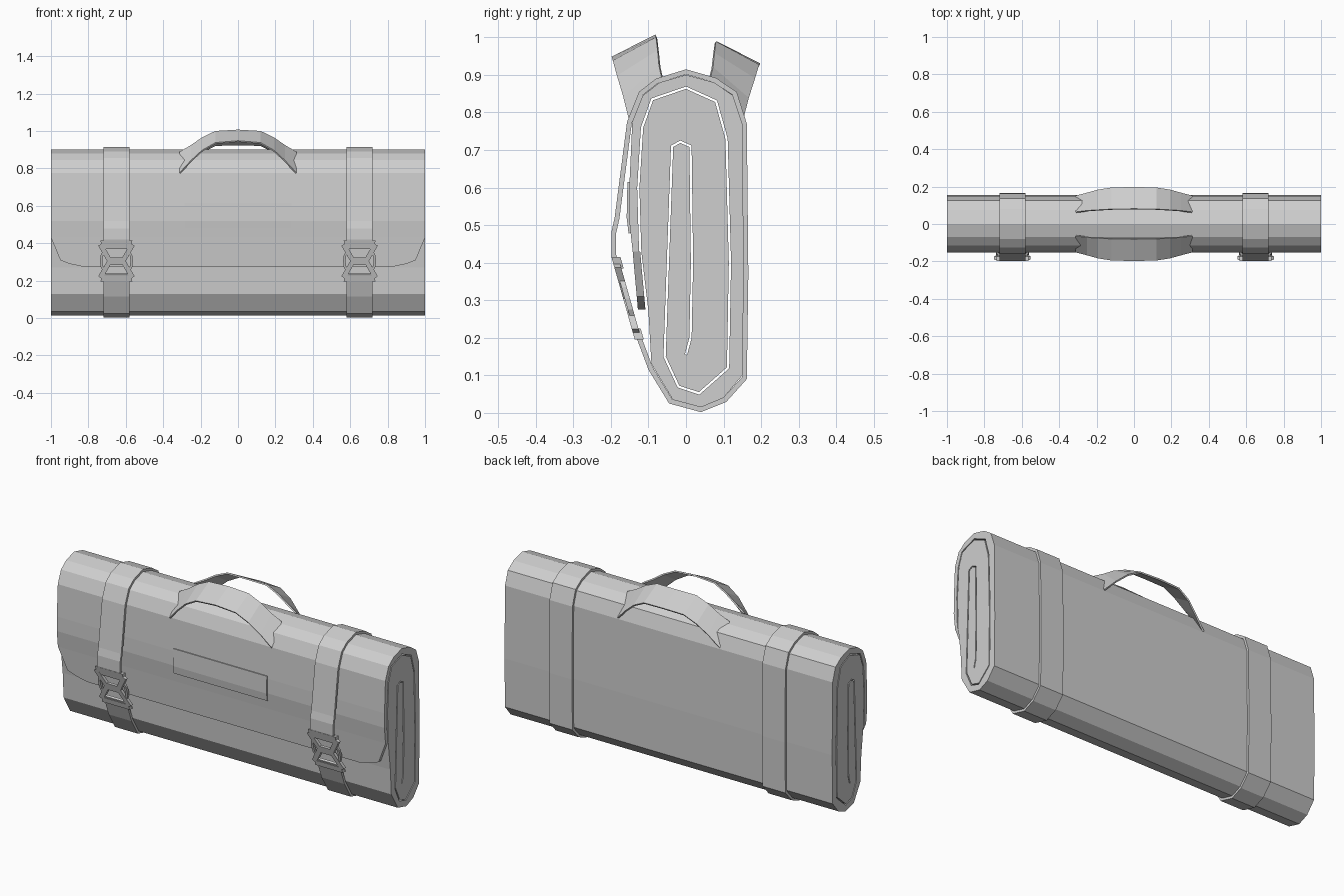
import bpy
import bmesh
from mathutils import Vector

old = bpy.data.objects.get("Cube")
if old:
    bpy.data.objects.remove(old)

fabric = bpy.data.materials.new("light grey")
fabric.use_nodes = True
GREY = (0.62, 0.62, 0.62, 1)
fabric.diffuse_color = GREY
fabric.node_tree.nodes["Principled BSDF"].inputs["Base Color"].default_value = GREY


def finish(name, bm):
    bmesh.ops.recalc_face_normals(bm, faces=bm.faces)
    mesh = bpy.data.meshes.new(name)
    bm.to_mesh(mesh)
    bm.free()
    mesh.materials.append(fabric)
    obj = bpy.data.objects.new(name, mesh)
    bpy.context.collection.objects.link(obj)
    return obj


def solid(name, ring_a, ring_b):
    """Close two matching outlines into one solid."""
    bm = bmesh.new()
    a = [bm.verts.new(p) for p in ring_a]
    b = [bm.verts.new(p) for p in ring_b]
    bm.faces.new(a)
    bm.faces.new(b[::-1])
    for i in range(len(a)):
        j = (i + 1) % len(a)
        bm.faces.new((a[j], a[i], b[i], b[j]))
    return finish(name, bm)


def prism(name, profile, x0, x1):
    """Side profile (y, z) swept along x."""
    return solid(name, [(x0, y, z) for y, z in profile],
                 [(x1, y, z) for y, z in profile])


def plate(name, outline, depth, thick, cx=0):
    """Front outline (x, z) laid on a sloping plane."""
    return solid(name, [(cx + x, depth(z), z) for x, z in outline],
                 [(cx + x, depth(z) + thick, z) for x, z in outline])


def offset(path, d):
    """Shift a polyline to its left by d."""
    pts = [Vector(p) for p in path]
    out = []
    for i, p in enumerate(pts):
        dirs = []
        if i > 0:
            dirs.append((p - pts[i - 1]).normalized())
        if i < len(pts) - 1:
            dirs.append((pts[i + 1] - p).normalized())
        normals = [Vector((-t.y, t.x)) for t in dirs]
        n = sum(normals, Vector((0, 0))).normalized()
        out.append(tuple(p + n * d / max(n.dot(normals[0]), 0.5)))
    return out


def band(path, d):
    return list(path) + offset(path, d)[::-1]


# Rolled body: outer skin plus a spiral gap leading to the core
skin = [(-.142, .43), (-.152, .52), (-.151, .6), (-.143, .775), (-.115, .845),
        (-.07, .88), (0, .9), (.075, .88), (.125, .845), (.15, .77),
        (.154, .37), (.15, .1), (.1, .04), (.04, .015), (-.035, .035),
        (-.092, .13), (-.1, .27)]
gap = [(-.122, .43), (-.127, .6), (-.117, .76), (-.09, .835), (0, .866),
       (.08, .83), (.108, .73), (.117, .4), (.112, .12), (.035, .052),
       (-.02, .07), (-.057, .15), (-.05, .35), (-.037, .71), (-.015, .722),
       (.012, .71), (.016, .4), (.012, .2), (0, .155)]
prism("rolled_body", skin + offset(gap, -.003) + offset(gap, .003)[::-1], -1, 1)

# Flap end with clipped corners
half = [(1, .43), (.95, .31), (.9, .29), (.83, .275)]
plate("flap_end", half + [(-x, z) for x, z in half[::-1]],
      lambda z: -.142 + (.43 - z) * .09, .02)

# Front label
prism("front_label", band([(-.153, .478), (-.158, .52), (-.156, .615)], -.006),
      -.285, .285)

# Straps and buckles
strap = [(-.185, .37), (-.199, .42), (-.199, .48), (-.19, .52), (-.157, .775),
         (-.125, .855), (-.08, .89), (0, .915), (.08, .892), (.135, .855),
         (.162, .77), (.166, .37), (.162, .09), (.107, .029), (.04, .002),
         (-.045, .025), (-.1, .115), (-.145, .235)]


def slope(z):
    return -.2 + .283 * (.42 - z)


def buckle(side, cx):
    bar = [(-.085, .415), (.085, .415), (.08, .385), (-.08, .385)]
    plate(side + "_buckle_top_bar", bar, slope, .024, cx)
    plate(side + "_buckle_bottom_bar", [(x, .61 - z) for x, z in bar],
          slope, .024, cx)
    hub = [(-.03, .325), (.03, .325), (.03, .285), (-.03, .285)]
    plate(side + "_buckle_hub", hub, slope, .018, cx)
    for s, label in ((-1, "right"), (1, "left")):
        arm = band([(s * .075, .4), (s * .02, .305), (s * .075, .21)], s * .026)
        plate(f"{side}_buckle_{label}_arm", arm, slope, .018, cx)
        prong = band([(s * .07, .365), (s * .085, .335), (s * .088, .305),
                      (s * .085, .275), (s * .07, .245)], -s * .013)
        plate(f"{side}_buckle_{label}_prong", prong,
              lambda z: slope(z) + .004, .014, cx)


for side, cx in (("right", -.65), ("left", .65)):
    prism(side + "_strap", band(strap, -.013), cx - .07, cx + .07)
    buckle(side, cx)

# Carry handles: wide ribbons, each row is x, outer edge (y, z), inner edge (y, z)
rows = [(.31, -.149, .775, -.062, .887), (.25, -.165, .84, -.07, .922),
        (.19, -.182, .895, -.074, .963), (.12, -.193, .935, -.078, .997),
        (0, -.196, .945, -.08, 1.004)]
rows = [(-r[0], *r[1:]) for r in rows] + rows[-2::-1]


def handle(name, flip, drop):
    bm = bmesh.new()
    pairs = []
    for x, y0, z0, y1, z1 in rows:
        d = drop * (1 - abs(x) / .31)
        pairs.append((bm.verts.new((x, flip * y0, z0 - d)),
                      bm.verts.new((x, flip * y1, z1 - d))))
    for (a, b), (c, e) in zip(pairs, pairs[1:]):
        bm.faces.new((a, c, e, b))
    obj = finish(name, bm)
    mod = obj.modifiers.new("thickness", "SOLIDIFY")
    mod.thickness = .008
    mod.offset = 0


handle("front_handle", 1, 0)
handle("back_handle", -1, .018)
